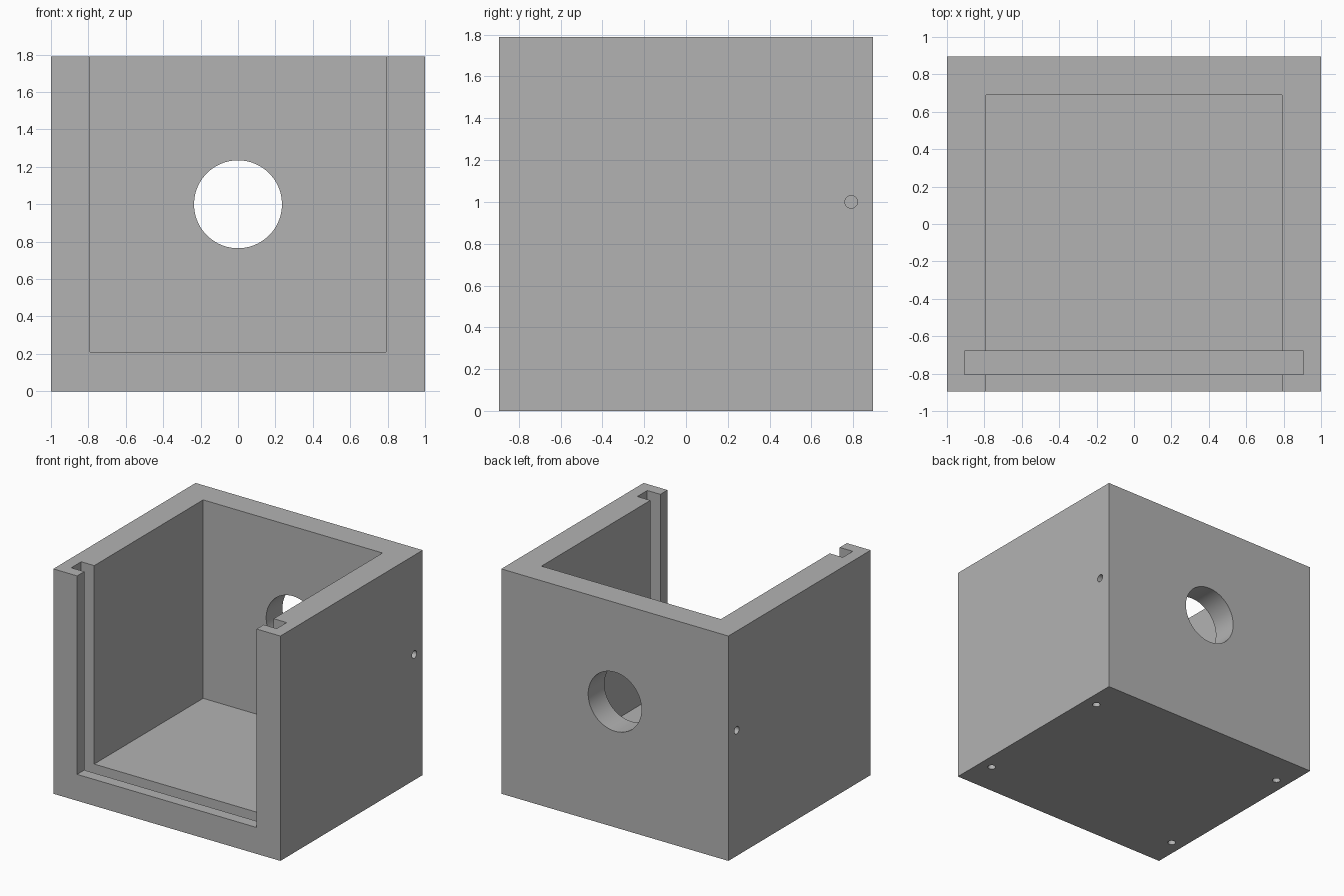
import bpy
import math

if "Cube" in bpy.data.objects:
    bpy.data.objects.remove(bpy.data.objects["Cube"])

grey = bpy.data.materials.new("plain grey")
grey.diffuse_color = (0.45, 0.45, 0.45, 1)
grey.use_nodes = True
grey.node_tree.nodes["Principled BSDF"].inputs["Base Color"].default_value = grey.diffuse_color


def block(name, lo, hi):
    """Axis-aligned box from its two extreme corners."""
    bpy.ops.mesh.primitive_cube_add(size=1, location=[(a + b) / 2 for a, b in zip(lo, hi)])
    ob = bpy.context.object
    ob.name = name
    ob.scale = [b - a for a, b in zip(lo, hi)]
    bpy.ops.object.transform_apply(location=False, rotation=False, scale=True)
    return ob


def drill(name, centre, radius, length, axis, sides=32):
    """Cylinder cutter centred on a point, along one axis."""
    turn = {"x": (0, math.pi / 2, 0), "y": (math.pi / 2, 0, 0), "z": (0, 0, 0)}[axis]
    bpy.ops.mesh.primitive_cylinder_add(vertices=sides, radius=radius, depth=length,
                                        location=centre, rotation=turn)
    bpy.context.object.name = name
    return bpy.context.object


# Solid housing
housing = block("housing", (-1, -0.895, 0), (1, 0.895, 1.79))
housing.data.materials.append(grey)

cutters = [
    # Main cavity, open at the top and front
    block("cavity_cutter", (-0.79, -1.1, 0.21), (0.79, 0.69, 2)),
    # Groove for a sliding front panel
    block("panel_groove_cutter", (-0.905, -0.805, 0.095), (0.905, -0.68, 2.1)),
    # Round opening in the back wall
    drill("back_opening_cutter", (0, 0.8, 1.0), 0.235, 0.5, "y", 96),
]
for sx in (-1, 1):
    # Blind screw hole in each side, running into the back wall
    cutters.append(drill("side_hole_cutter", (sx, 0.79, 1.0), 0.03, 0.6, "x"))
    # Blind screw holes under the side walls
    for sy in (-1, 1):
        cutters.append(drill("base_hole_cutter", (sx * 0.895, sy * 0.62, 0), 0.03, 0.6, "z"))

# Cut everything out of the housing, then remove the cutters
for cutter in cutters:
    mod = housing.modifiers.new("cut", "BOOLEAN")
    mod.operation = "DIFFERENCE"
    mod.solver = "EXACT"
    mod.object = cutter
    bpy.context.view_layer.objects.active = housing
    bpy.ops.object.modifier_apply(modifier=mod.name)
    bpy.data.objects.remove(cutter, do_unlink=True)

# Smooth the round holes while keeping edges crisp
bpy.ops.object.select_all(action="DESELECT")
housing.select_set(True)
bpy.context.view_layer.objects.active = housing
bpy.ops.object.shade_smooth_by_angle(angle=math.radians(30))
